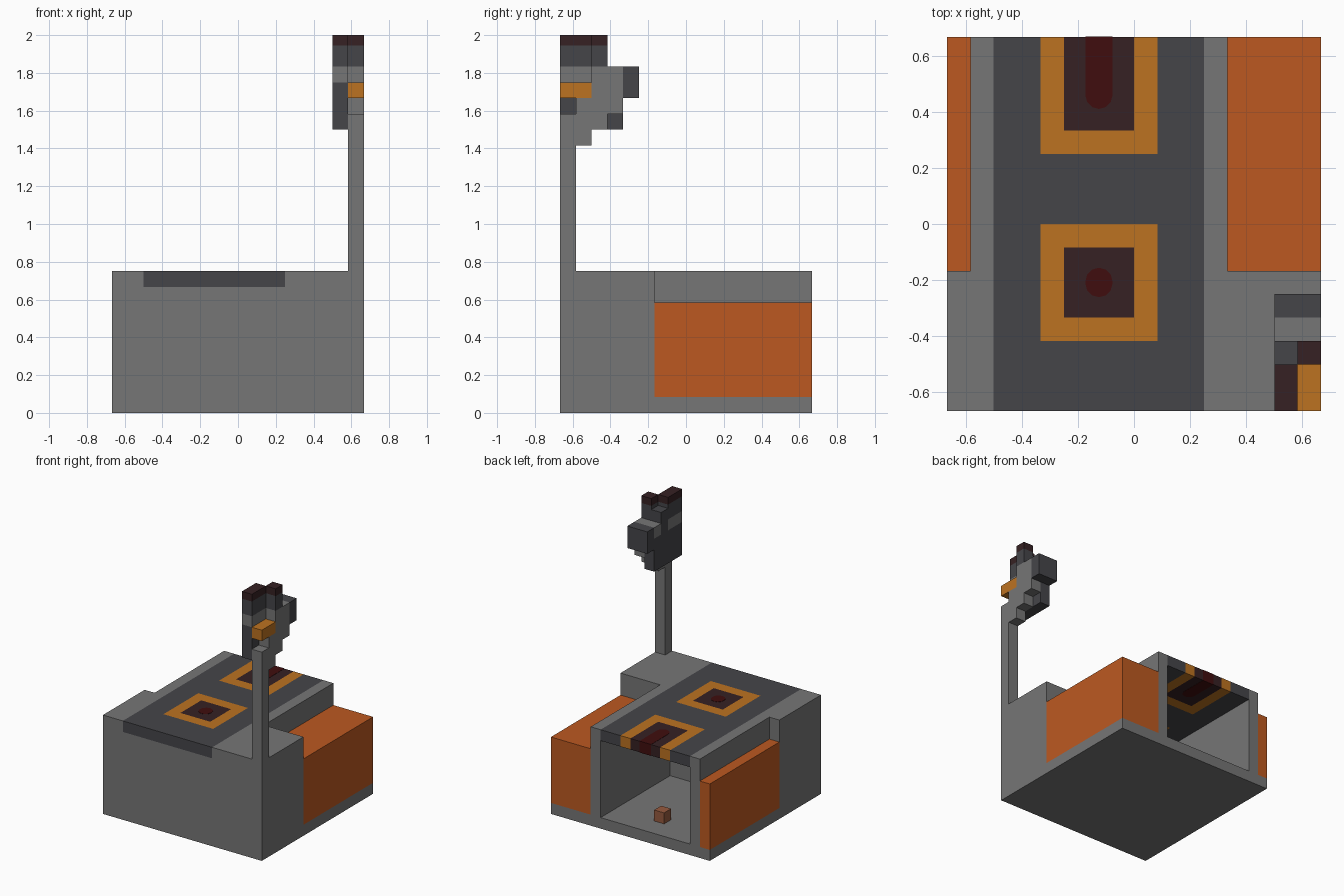
import bpy, bmesh, math

cube = bpy.data.objects.get("Cube")
if cube:
    bpy.data.objects.remove(cube, do_unlink=True)

U = 1 / 12  # one block; the footprint is 16 x 16 blocks


def material(name, rgb):
    lin = [(c / 255 / 12.92) if c < 11 else ((c / 255 + 0.055) / 1.055) ** 2.4 for c in rgb]
    m = bpy.data.materials.new(name)
    m.use_nodes = True
    m.diffuse_color = (*lin, 1)
    m.node_tree.nodes["Principled BSDF"].inputs["Base Color"].default_value = (*lin, 1)
    return m


GREY = material("grey", (118, 118, 118))
DARK = material("dark grey", (69, 69, 73))
AMBER = material("amber", (188, 114, 33))
ORANGE = material("orange", (188, 89, 33))
MAROON = material("dark maroon", (54, 33, 35))
RED = material("deep red", (64, 13, 14))
BROWN = material("brown", (150, 90, 62))


def finish(name, bm, *mats):
    bmesh.ops.recalc_face_normals(bm, faces=bm.faces)
    for v in bm.verts:  # blocks to centred units
        v.co = ((v.co.x - 8) * U, (v.co.y - 8) * U, v.co.z * U)
    me = bpy.data.meshes.new(name)
    bm.to_mesh(me)
    bm.free()
    for m in mats:
        me.materials.append(m)
    ob = bpy.data.objects.new(name, me)
    bpy.context.collection.objects.link(ob)
    return ob


def prism(name, outline, axis, lo, hi, mat):
    """Extrude a 2D outline from lo to hi along the given axis."""
    bm = bmesh.new()
    points = []
    for p in outline:
        q = list(p)
        q.insert(axis, lo)
        points.append(bm.verts.new(q))
    face = bm.faces.new(points)
    ext = bmesh.ops.extrude_face_region(bm, geom=[face])
    move = [0, 0, 0]
    move[axis] = hi - lo
    bmesh.ops.translate(bm, vec=move, verts=[g for g in ext["geom"] if isinstance(g, bmesh.types.BMVert)])
    return finish(name, bm, mat)


def box(name, x, y, z, mat):
    outline = [(x[0], y[0]), (x[1], y[0]), (x[1], y[1]), (x[0], y[1])]
    return prism(name, outline, 2, z[0], z[1], mat)


# Hull: solid front block, hollow rear with two walls on a floor
prism("front_block", [(0, 0), (16, 0), (16, 9), (11, 9), (11, 8), (2, 8), (2, 9), (0, 9)], 1, 0, 6, GREY)
prism("rear_bay", [(0, 0), (16, 0), (16, 1), (12, 1), (12, 9), (11, 9), (11, 1),
                   (2, 1), (2, 9), (1, 9), (1, 1), (0, 1)], 1, 6, 16, GREY)

# Side tanks
box("wide_side_tank", (12, 16), (6, 16), (1, 7), ORANGE)
box("narrow_side_tank", (0, 1), (6, 16), (1, 7), ORANGE)
box("bay_cube", (6, 7), (13, 14), (1, 2), BROWN)


# Deck: a slab of cells, with two ringed pads coloured by position
def deck_colour(x, y):
    if 5 < x < 8 and (4 < y < 7 or y > 12):
        return 2
    if 4 < x < 9 and (3 < y < 8 or y > 11):
        return 1
    return 0


bm = bmesh.new()
xs, ys = (2, 4, 5, 8, 9, 11), (0, 3, 4, 7, 8, 11, 12, 16)
grid = [[bm.verts.new((x, y, 8)) for y in ys] for x in xs]
for i in range(len(xs) - 1):
    for j in range(len(ys) - 1):
        bm.faces.new((grid[i][j], grid[i + 1][j], grid[i + 1][j + 1], grid[i][j + 1]))
ext = bmesh.ops.extrude_face_region(bm, geom=bm.faces[:], use_keep_orig=True)
bmesh.ops.translate(bm, vec=(0, 0, 1), verts=[g for g in ext["geom"] if isinstance(g, bmesh.types.BMVert)])
for f in bm.faces:
    c = f.calc_center_median()
    f.material_index = deck_colour(c.x, c.y)
finish("deck", bm, DARK, AMBER, MAROON)


# Red pad centres, a hair proud of the deck
def arc(cy, start):
    return [(6.5 + 0.58 * math.cos(start + math.pi * k / 6), cy + 0.58 * math.sin(start + math.pi * k / 6))
            for k in range(7)]


prism("front_pad_centre", arc(5.45, math.pi) + arc(5.55, 0), 2, 7.98, 9.02, RED)
prism("rear_pad_centre", arc(13.5, math.pi) + [(7.08, 16.01), (5.92, 16.01)], 2, 7.98, 9.02, RED)

# Mast with its stepped bracket
prism("mast", [(0, 9), (1, 9), (1, 17), (2, 17), (2, 18), (3, 18), (3, 19), (4, 19), (4, 22),
               (2, 22), (2, 20), (1, 20), (1, 19), (0, 19)], 0, 15, 16, GREY)

# Head blocks around the bracket
INNER, OUTER, CAP = (14, 15), (15, 16), 23.34
box("head_plate", INNER, (0, 4), (18, 21), DARK)
box("head_front_band", INNER, (0, 2), (21, 22), GREY)
box("head_middle", INNER, (2, 3), (21, 23), DARK)
box("head_rear_band", INNER, (3, 4), (21, 22), GREY)
box("head_lamp", OUTER, (0, 2), (20, 21), AMBER)
box("head_rear_block", (14, 16), (4, 5), (20, 22), DARK)
for side, x, y in (("inner", INNER, (0, 2)), ("outer", OUTER, (2, 3))):
    box(side + "_crest", x, y, (22, CAP), DARK)
    box(side + "_crest_cap", x, y, (CAP, 24), MAROON)
